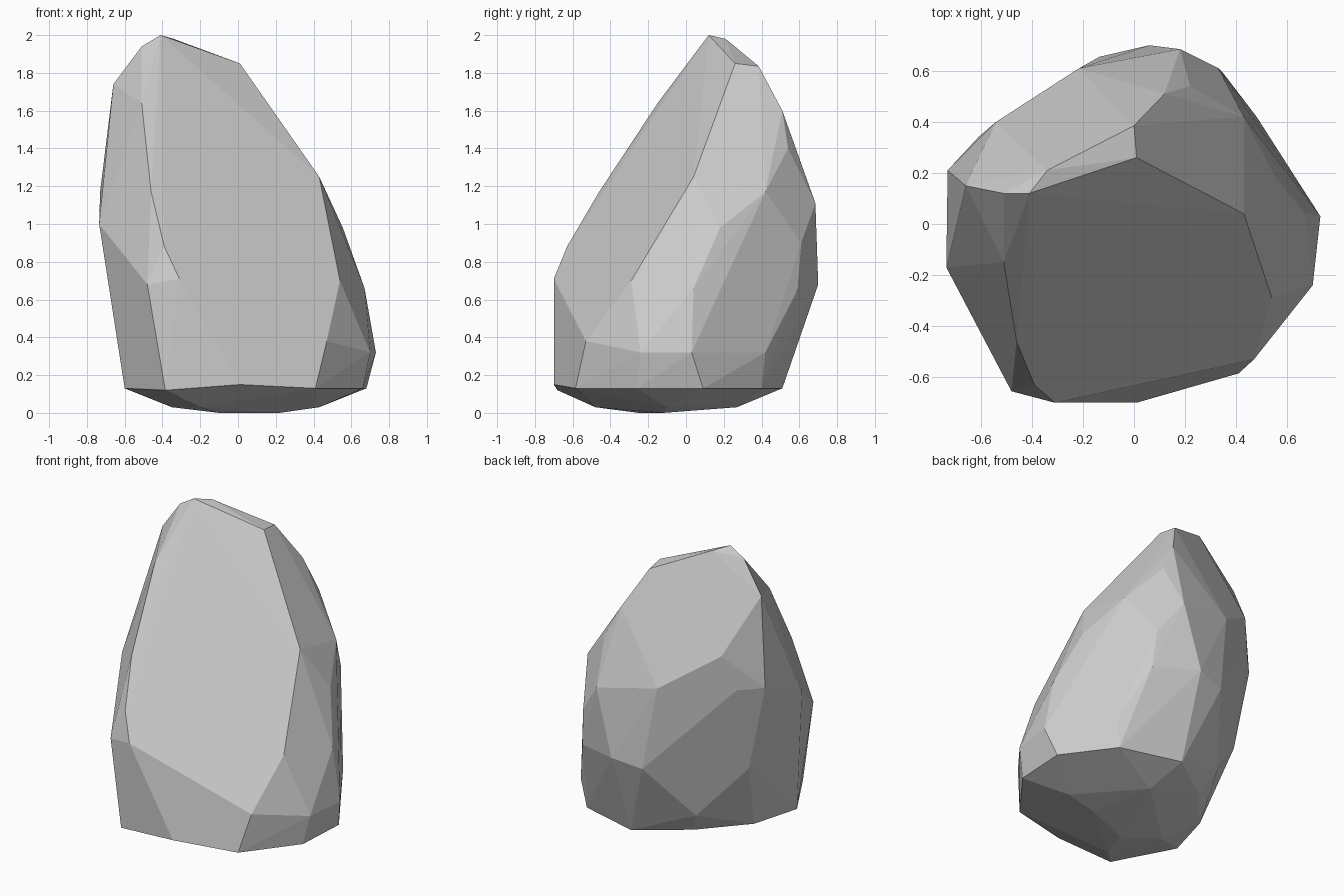
import bpy, bmesh
from math import radians

# Corner points of the chiselled stone, grouped by height band
peak = [(-.41, .12, 2), (-.51, .12, 1.94), (-.34, .21, 1.98), (.01, .26, 1.85),
        (0, .385, 1.835), (.12, .51, 1.6), (-.66, .15, 1.74),
        (-.51, -.15, 1.64), (.22, .54, 1.4), (-.54, .4, 1.4)]

shoulder = [(.43, .04, 1.25), (.43, .42, 1.17), (-.46, -.46, 1.17), (-.73, .21, 1.17),
            (-.61, .34, 1.17), (-.215, .61, 1.18), (.18, .685, 1.11), (-.735, -.17, 1),
            (.555, .18, .98), (.33, .61, .9), (-.39, -.63, .88)]

belly = [(-.31, -.7, .71), (-.48, -.655, .68), (.54, -.29, .7), (.67, .04, .66),
         (.35, .59, .65), (-.135, .655, .64), (.06, .7, .68), (-.61, .21, .6),
         (.47, -.53, .38), (.73, .03, .32), (.7, -.24, .32), (.48, .42, .32),
         (-.34, .38, .28), (.01, -.7, .15)]

foot = [(.41, -.585, .13), (.66, -.26, .13), (.68, .09, .13), (.45, .4, .13),
        (.05, .51, .13), (-.26, .29, .13), (-.51, .01, .13), (-.6, -.31, .13),
        (-.385, -.68, .12), (-.2, -.48, .03), (.43, -.1, .03), (.1, .27, .03),
        (-.35, -.15, .03), (-.1, -.25, 0), (.22, -.12, 0)]

# Wrap the corners in a faceted hull and merge near-flat neighbours
bm = bmesh.new()
for p in peak + shoulder + belly + foot:
    bm.verts.new(p)
bmesh.ops.convex_hull(bm, input=bm.verts[:])
loose = [v for v in bm.verts if not v.link_faces]
bmesh.ops.delete(bm, geom=loose, context='VERTS')
bmesh.ops.dissolve_limit(bm, angle_limit=radians(3), verts=bm.verts[:], edges=bm.edges[:])
bmesh.ops.recalc_face_normals(bm, faces=bm.faces[:])

mesh = bpy.data.meshes.new("boulder")
bm.to_mesh(mesh)
bm.free()
bpy.context.collection.objects.link(bpy.data.objects.new("boulder", mesh))
